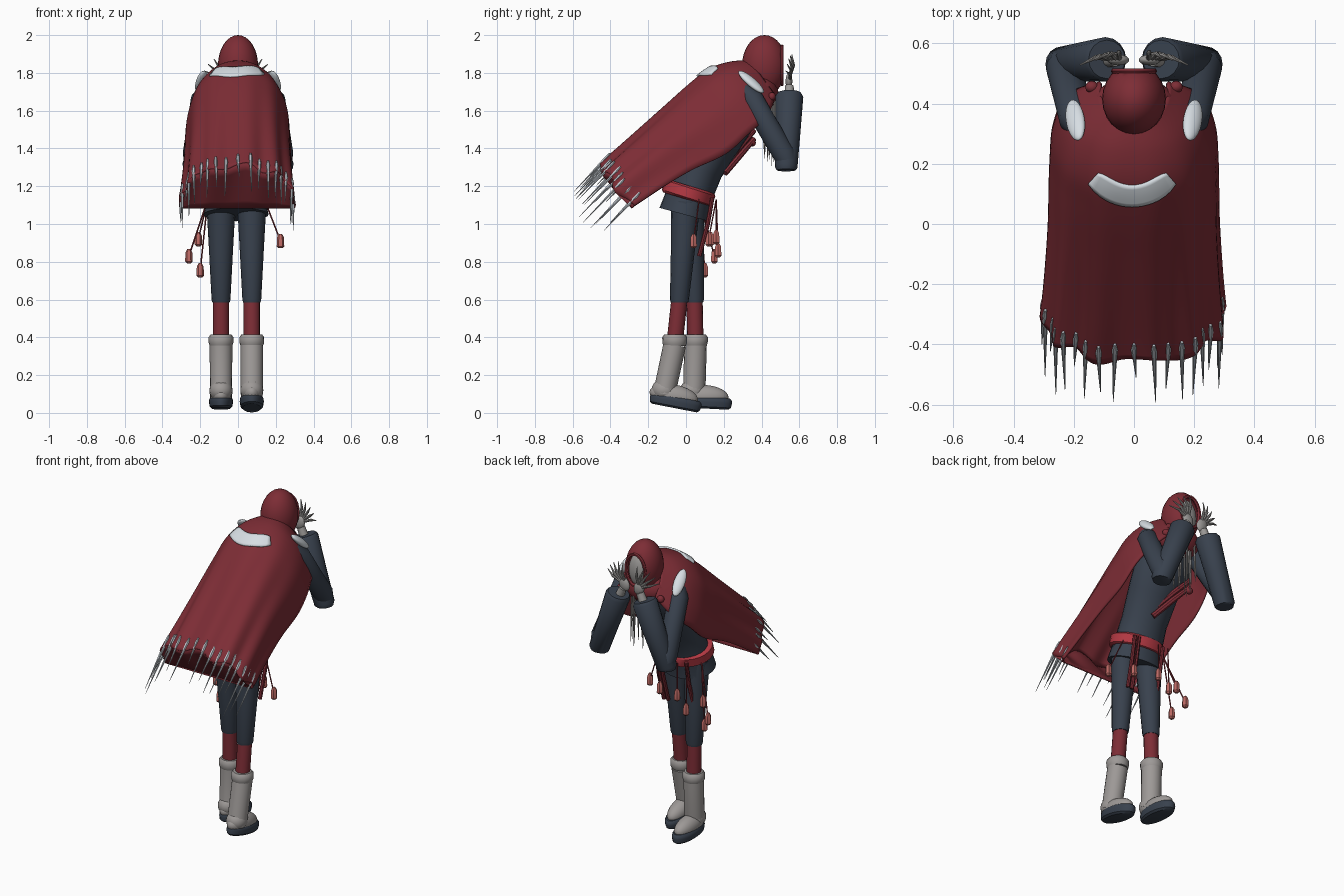
import bpy, bmesh, random
from math import sin, cos, pi, radians
from mathutils import Vector, Matrix, Euler
from mathutils.bvhtree import BVHTree

random.seed(4)
cube = bpy.data.objects.get("Cube")
if cube:
    bpy.data.objects.remove(cube)
parts = []


def material(name, r, g, b):
    m = bpy.data.materials.new(name)
    m.use_nodes = True
    m.diffuse_color = (r, g, b, 1)
    m.node_tree.nodes["Principled BSDF"].inputs["Base Color"].default_value = (r, g, b, 1)
    return m


RED = material("cloth red", .205, .026, .036)
BELT = material("belt red", .45, .04, .055)
DARK = material("dark slate", .04, .053, .075)
BOOT = material("boot grey", .34, .32, .31)
PALE = material("pale trim", .68, .73, .77)
SPIKE = material("spike grey", .5, .54, .58)
HAND = material("bone grey", .33, .32, .31)
PINK = material("charm pink", .5, .14, .125)


def finish(name, bm, mat):
    bmesh.ops.recalc_face_normals(bm, faces=bm.faces)
    me = bpy.data.meshes.new(name)
    bm.to_mesh(me)
    bm.free()
    me.materials.append(mat)
    ob = bpy.data.objects.new(name, me)
    bpy.context.collection.objects.link(ob)
    parts.append(ob)
    return ob


def loft(name, pts, radii, mat, n=16):
    """Skin elliptical rings along a path; a radius is one number or (across, deep)."""
    bm = bmesh.new()
    pts = [Vector(p) for p in pts]
    rings = []
    for i, p in enumerate(pts):
        t = (pts[min(i + 1, len(pts) - 1)] - pts[max(i - 1, 0)]).normalized()
        side = (Vector((1, 0, 0)) - t * t.x).normalized()
        up = t.cross(side)
        r = radii[i]
        rx, ry = r if isinstance(r, tuple) else (r, r)
        rings.append([bm.verts.new(p + side * rx * cos(2 * pi * k / n) + up * ry * sin(2 * pi * k / n))
                      for k in range(n)])
    for a, b in zip(rings, rings[1:]):
        for k in range(n):
            bm.faces.new((a[k], a[(k + 1) % n], b[(k + 1) % n], b[k]))
    bm.faces.new(rings[0])
    bm.faces.new(rings[-1])
    return finish(name, bm, mat)


def ball(name, loc, size, mat, rot=(0, 0, 0), cut_y=None):
    bm = bmesh.new()
    bmesh.ops.create_uvsphere(bm, u_segments=24, v_segments=16, radius=1,
                              matrix=Matrix.LocRotScale(Vector(loc), Euler(rot), Vector(size)))
    if cut_y:
        bmesh.ops.bisect_plane(bm, geom=bm.verts[:] + bm.edges[:] + bm.faces[:],
                               plane_co=(0, cut_y, 0), plane_no=(0, 1, 0), clear_outer=True)
    return finish(name, bm, mat)


def grid(name, rows, mat, thick):
    bm = bmesh.new()
    vs = [[bm.verts.new(p) for p in row] for row in rows]
    for a, b in zip(vs, vs[1:]):
        for i in range(len(a) - 1):
            bm.faces.new((a[i], a[i + 1], b[i + 1], b[i]))
    bmesh.ops.recalc_face_normals(bm, faces=bm.faces)
    tree = BVHTree.FromBMesh(bm)
    ob = finish(name, bm, mat)
    mod = ob.modifiers.new("thickness", "SOLIDIFY")
    mod.thickness, mod.offset = thick, 0
    return tree


# Legs and boots: side name, x, hip, knee, shin, ankle, sole centre, pitch
legs = [("right", -.09, .02, .045, .05, .035, .105, .058, -3),
        ("left", .073, 0, -.035, -.06, -.115, -.055, .06, -11)]
for side, x, hip, knee, shin, ankle, sole, sz, pitch in legs:
    loft(side + "_trouser", [(x, knee, .585), (x, knee, .6), (x, (hip + knee) / 2, .85), (x, hip, 1.12)],
         [.046, .05, .063, .078], DARK)
    loft(side + "_sock", [(x, shin, .37), (x, knee, .6)], [.043, .043], RED)
    loft(side + "_boot_shaft", [(x, ankle, .1), (x, ankle + .01, .15), (x, shin, .36)],
         [.06, .059, .06], BOOT)
    loft(side + "_boot_cuff", [(x, shin, .355), (x, shin, .37), (x, shin, .4), (x, shin, .415)],
         [.059, .065, .066, .055], BOOT)
    tilt = Euler((radians(pitch), 0, 0))
    ball(side + "_boot_foot", (x, sole - .01, sz + .03), (.058, .13, .06), BOOT, tilt)
    ball(side + "_boot_heel", (x, ankle, sz + .06), (.061, .067, .06), BOOT, tilt)
    axis = tilt.to_matrix() @ Vector((0, 0, 1))
    loft(side + "_sole", [Vector((x, sole, sz)) + axis * h for h in (-.035, -.025, 0, .015, .025)],
         [(.048, .12), (.06, .134), (.064, .139), (.062, .136), (.054, .125)], DARK, 24)

# Leaning torso and belt
loft("tunic", [(-.01, -.01, 1.05), (-.01, .02, 1.16), (-.01, .08, 1.3), (0, .17, 1.45),
               (0, .27, 1.6), (0, .34, 1.72), (0, .39, 1.78)],
     [(.172, .135), (.15, .122), (.14, .12), (.155, .125), (.18, .125), (.14, .1), (.06, .06)], DARK, 24)
loft("belt", [(-.01, .003, 1.13), (-.01, .006, 1.14), (-.01, .022, 1.19), (-.01, .025, 1.2)],
     [(.155, .13), (.17, .14), (.17, .14), (.155, .13)], BELT, 24)

# Cape: each station holds top (y, z), side edge (y, z) and half width
stations = [Vector(v) for v in (
    (.34, 1.86, .47, 1.68, .11), (.24, 1.855, .43, 1.57, .215), (.13, 1.82, .335, 1.48, .263),
    (.03, 1.745, .21, 1.37, .275), (-.13, 1.6, .03, 1.285, .278), (-.30, 1.445, -.13, 1.19, .287),
    (-.455, 1.305, -.285, 1.085, .30))]


def station(s):
    f = s * (len(stations) - 1)
    i = min(int(f), len(stations) - 2)
    t = f - i
    a, b, c, d = (stations[max(0, min(j, len(stations) - 1))] for j in (i - 1, i, i + 1, i + 2))
    return .5 * (2 * b + (c - a) * t + (2 * a - 5 * b + 4 * c - d) * t ** 2
                 + (3 * b - a - 3 * c + d) * t ** 3)


def cape_point(s, a):
    ty, tz, ey, ez, w = station(s)
    ang = a * pi / 2
    u = 1 - abs(cos(ang)) ** .8
    x = w * abs(sin(ang)) ** .85 * (1 if a > 0 else -1)
    fold = .010 * s ** 2 * sin(a * 19)
    ragged = .012 * max(0, s - .9) * 10 * sin(a * 13 + 1)
    return Vector((x + fold * sin(ang), ty + (ey - ty) * u + ragged - fold * .6,
                   tz + (ez - tz) * u + fold * cos(ang) + ragged))


tree = grid("cape", [[cape_point(i / 36, j / 32 - 1) for j in range(65)] for i in range(37)], RED, .012)

# Cloth hanging below the hem arch, down to the line between the side corners
hem = [cape_point(1, j / 32 - 1) for j in range(65)]
_, _, low_y, low_z, _ = station(1)
grid("cape_hanging_hem", [[p.lerp(Vector((p.x, low_y, low_z)), i / 6) for p in hem] for i in range(7)], RED, .008)

# Spikes fringing the hem
for i in range(19):
    a = (i / 9 - 1) * .96
    root = cape_point(.955, a) + Vector((0, 0, .008))
    reach = random.choice((.09, .13, .17, .2))
    tip = root + Vector((random.uniform(-.01, .01), -reach, -reach * 1.05))
    loft("hem_spike", [root + Vector((0, .02, .024)), root, root.lerp(tip, .4), tip],
         [.005, .01, .006, .001], SPIKE, 6)

# Pale trim: crescent on the back, pads on the shoulders
rows = []
for i in range(17):
    t = i / 8 - 1
    half = .034 * (1 - t ** 6 * .5)
    row = []
    for j in range(7):
        k = j / 3 - 1
        x, y = .128 * t - .006 - k * t * .015, .094 + .058 * t * t + half * k
        hit = tree.ray_cast(Vector((x, y, 3)), Vector((0, 0, -1)))[0]
        row.append((x, y, (hit.z if hit else 1.8) + .01))
    rows.append(row)
grid("back_crescent", rows, PALE, .014)
for s, side in ((-1, "right"), (1, "left")):
    ball(side + "_shoulder_pad", (s * .195, .345, 1.752), (.033, .088, .02), PALE,
         (radians(-43), radians(s * 18), radians(-s * 27)))

# Hood, face and collar
hood = ball("hood", (0, .415, 1.84), (.106, .118, .16), RED, cut_y=.508)
hood.modifiers.new("thickness", "SOLIDIFY").thickness = .01
ball("face", (0, .46, 1.825), (.07, .055, .11), HAND)
bm = bmesh.new()
loops = []
for k in range(24):
    out = Vector((cos(k * pi / 12), 0, sin(k * pi / 12)))
    centre = Vector((.067 * out.x, .508, 1.84 + .101 * out.z))
    loops.append([bm.verts.new(centre + .01 * (out * cos(q * pi / 3) + Vector((0, sin(q * pi / 3), 0))))
                  for q in range(6)])
for k in range(24):
    a, b = loops[k], loops[(k + 1) % 24]
    for q in range(6):
        bm.faces.new((a[q], a[(q + 1) % 6], b[(q + 1) % 6], b[q]))
finish("hood_rim", bm, RED)
ball("collar", (0, .385, 1.7), (.145, .105, .1), RED, (radians(-25), 0, 0))

# Raised arms and hands spread over the face
for s, side in ((-1, "right"), (1, "left")):
    loft(side + "_upper_arm", [(s * .16, .3, 1.72), (s * .19, .35, 1.66), (s * .21, .43, 1.52),
                               (s * .233, .52, 1.37), (s * .235, .54, 1.32)],
         [.04, .06, .06, .06, .05], DARK)
    loft(side + "_sleeve", [(s * .24, .53, 1.285), (s * .238, .53, 1.3), (s * .165, .54, 1.49),
                            (s * .095, .547, 1.675), (s * .09, .547, 1.69)],
         [.05, .06, .066, .074, .064], DARK)
    loft(side + "_wrist", [(s * .09, .547, 1.66), (s * .06, .547, 1.73)], [.028, .024], HAND, 10)
    ball(side + "_palm", (s * .052, .545, 1.755), (.034, .018, .045), HAND, (0, radians(s * 25), 0))
    for k in range(5):
        ang = radians(22 + 17 * k)
        ray = Vector((s * cos(ang), 0, sin(ang)))
        base = Vector((s * .05, .548, 1.758)) + ray * .025
        tip = base + ray * .115 + Vector((0, -.02 + .008 * k, 0))
        mid = base.lerp(tip, .5) + Vector((0, .016, 0))
        loft(side + "_finger", [base, mid, tip], [.01, .008, .002], HAND, 8)
    ball(side + "_collar_knot", (s * .14, .455, 1.675), (.022, .02, .022), RED)

# Hair strands under the face and sash ends across the chest
for k in range(11):
    x = (k - 5) * .013
    y = .44 + random.uniform(-.03, .03)
    low = random.uniform(1.3, 1.45)
    loft("hair_strand", [(x, y, 1.66), (x * 1.1, y, 1.5), (x * 1.2, y - .005, low)],
         [.007, .006, .001], HAND, 6)
for dz in (0, .045):
    loft("sash_end", [(-.12, .36, 1.45 + dz), (-.05, .29, 1.37 + dz), (.03, .205, 1.27 + dz)],
         [.014, .018, .018], RED, 8)
ball("sash_knot", (-.12, .35, 1.43), (.025, .02, .02), RED)

# Braids and charms hanging from the belt
for x in (-.1, .08, .11):
    loft("belt_braid", [(x, .14, 1.14), (x, .115, 1.0), (x - .005, .07, .83)], [.011, .012, .012], RED, 8)
for x, y, z in ((-.26, .15, .83), (-.2, .1, .755), (-.21, .13, .92), (.225, .04, .91),
                (-.12, .17, .86), (-.05, .16, .93), (.1, .12, .92)):
    top = Vector((max(-.16, min(.14, x)), .16 if abs(x) < .15 else .07, 1.13))
    loft("charm_cord", [top, (x, y, z)], [.004, .004], RED, 6)
    loft("charm", [(x, y, z - .038), (x, y, z - .028), (x, y, z + .02), (x, y, z + .038)],
         [.01, .02, .018, .008], PINK, 6)

# Soft shading with sharp creases kept
bpy.ops.object.select_all(action="DESELECT")
for ob in parts:
    ob.select_set(True)
bpy.context.view_layer.objects.active = parts[0]
bpy.ops.object.shade_smooth_by_angle(angle=radians(40))
